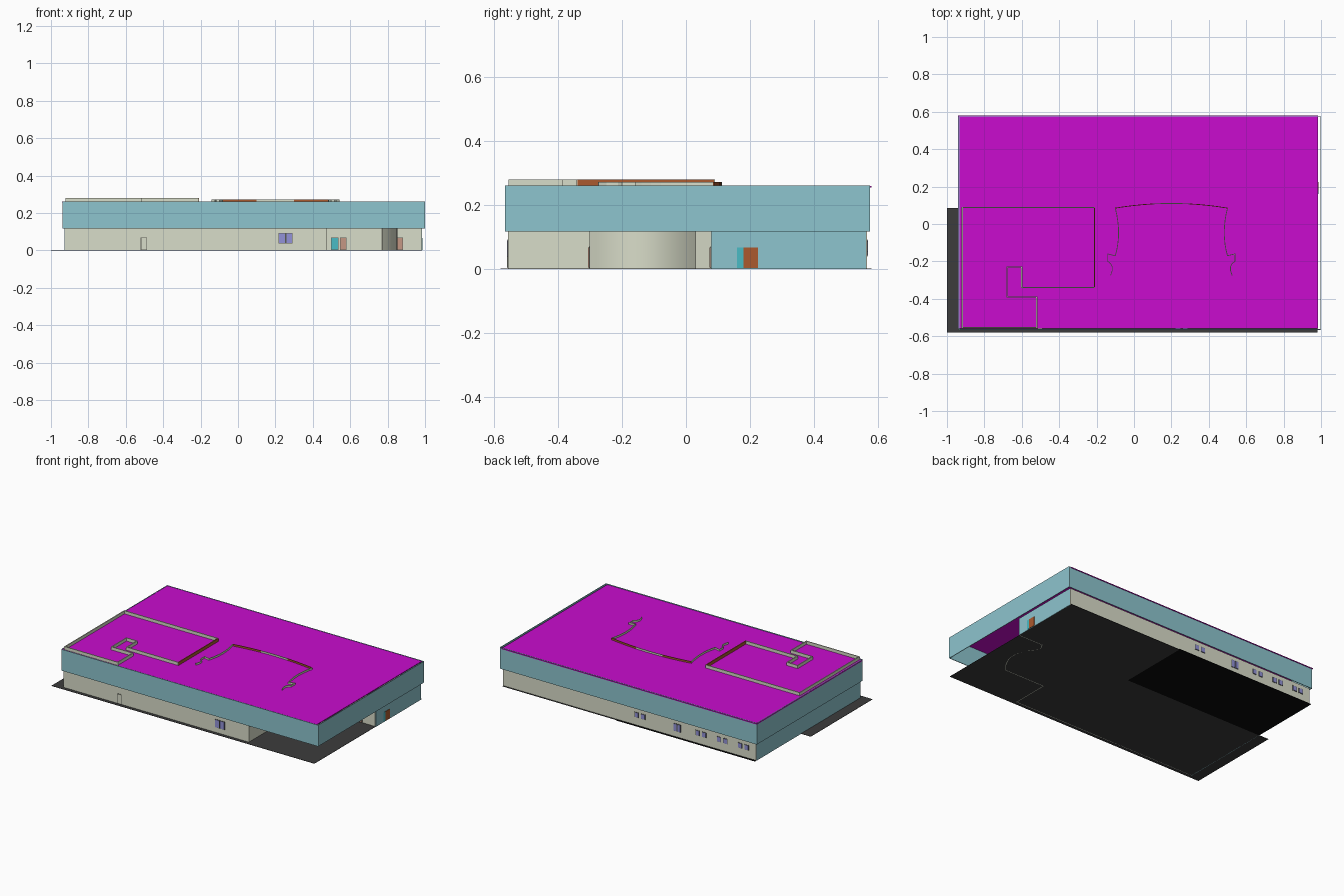
import bpy, bmesh, math
from mathutils import Vector

if "Cube" in bpy.data.objects:
    bpy.data.objects.remove(bpy.data.objects["Cube"])


def mat(name, rgb):
    m = bpy.data.materials.new(name)
    m.diffuse_color = [(c / 255) ** 2.2 for c in rgb] + [1]
    m.use_nodes = True
    m.node_tree.nodes["Principled BSDF"].inputs["Base Color"].default_value = m.diffuse_color
    return m


BEIGE = mat("beige", (216, 220, 200))
TEAL = mat("teal", (140, 195, 205))
MAGENTA = mat("magenta", (200, 20, 205))
DARK = mat("dark", (62, 62, 62))
BLACK = mat("black", (18, 18, 18))
BROWN = mat("brown", (170, 90, 50))
DOOR = mat("door", (195, 150, 130))
DOOR_TEAL = mat("door_teal", (75, 185, 195))
LILAC = mat("lilac", (145, 145, 215))
GREY = mat("frame", (90, 92, 85))


def finish(name, bm, m):
    bmesh.ops.recalc_face_normals(bm, faces=bm.faces)
    me = bpy.data.meshes.new(name)
    bm.to_mesh(me)
    bm.free()
    me.materials.append(m)
    o = bpy.data.objects.new(name, me)
    bpy.context.collection.objects.link(o)
    return o


def slab(name, pts, z0, z1, m):
    """Extruded flat outline."""
    bm = bmesh.new()
    f = bm.faces.new([bm.verts.new((x, y, z0)) for x, y in pts])
    r = bmesh.ops.extrude_face_region(bm, geom=[f])
    bmesh.ops.translate(bm, vec=(0, 0, z1 - z0),
                        verts=[v for v in r["geom"] if isinstance(v, bmesh.types.BMVert)])
    return finish(name, bm, m)


def box(name, x0, x1, y0, y1, z0, z1, m):
    return slab(name, [(x0, y0), (x1, y0), (x1, y1), (x0, y1)], z0, z1, m)


def wall(name, pts, z0, z1, m, t=0.004, smooth=False):
    """Thin wall standing on a path."""
    p = [Vector(q) for q in pts]
    left, right = [], []
    for i, q in enumerate(p):
        d1 = (p[i] - p[i - 1]).normalized() if i else (p[1] - p[0]).normalized()
        d2 = (p[i + 1] - p[i]).normalized() if i < len(p) - 1 else d1
        n = Vector((-d1.y - d2.y, d1.x + d2.x)).normalized()
        w = t / 2 / max(0.4, n.dot(Vector((-d1.y, d1.x))))
        left.append(q + n * w)
        right.append(q - n * w)
    o = slab(name, left + right[::-1], z0, z1, m)
    if smooth:
        bpy.context.view_layer.objects.active = o
        o.select_set(True)
        bpy.ops.object.shade_smooth_by_angle(angle=math.radians(35))
        o.select_set(False)
    return o


def curve(a, b, c, n=10):
    """Quadratic curve through control point b."""
    a, b, c = Vector(a), Vector(b), Vector(c)
    return [tuple(a * (1 - t) ** 2 + b * 2 * t * (1 - t) + c * t * t)
            for t in [i / n for i in range(n + 1)]]


EAVE, TOP = 0.117, 0.262

# Floors
slab("floor", [(-1, -0.58), (0.982, -0.58), (0.982, 0.575), (0.12, 0.575),
               (0.12, 0.085), (-1, 0.085)], 0, 0.002, DARK)
box("rear_floor", -0.925, 0.12, 0.085, 0.58, 0, 0.002, BLACK)

# Roof and the upper band around it
box("roof", -0.94, 0.985, -0.558, 0.58, 0.255, 0.26, MAGENTA)
X0, X1, Y0, Y1 = -0.935, 0.998, -0.564, 0.574
wall("front_band", [(X0, Y0), (X1, Y0)], EAVE, TOP, TEAL)
wall("back_band", [(X0, Y1), (X1, Y1)], EAVE, TOP, TEAL)
wall("left_band", [(X0, Y0), (X0, Y1)], EAVE, TOP, TEAL)
wall("right_band", [(X1, Y0), (X1, Y1)], EAVE, TOP, TEAL)

# Ground floor outer walls, with the entrance set back at the front right
wall("front_wall", [(-0.925, -0.555), (0.47, -0.555), (0.47, -0.3), (0.77, -0.3)],
     0, EAVE, BEIGE)
wall("entrance_curve", curve((0.77, -0.3), (0.93, -0.135), (0.77, 0.03), 14),
     0, EAVE, BEIGE, smooth=True)
wall("entrance_wall", [(0.77, 0.03), (0.8, 0.08), (0.98, 0.08)], 0, EAVE, BEIGE)
wall("right_wall", [(0.982, 0.08), (0.982, 0.564)], 0, EAVE, TEAL)
wall("back_wall", [(-0.925, 0.564), (0.982, 0.564)], 0, EAVE, BEIGE)
wall("left_wall", [(-0.925, -0.555), (-0.925, 0.564)], 0, EAVE, TEAL)

# Left room walls, rising through the roof
wall("left_room_walls", [(-0.212, -0.34), (-0.6, -0.34), (-0.6, -0.23), (-0.68, -0.23),
                         (-0.68, -0.39), (-0.52, -0.39), (-0.52, -0.553),
                         (-0.918, -0.553), (-0.918, 0.088), (-0.212, 0.088)],
     0.002, 0.281, BEIGE, 0.006)
wall("left_room_brown_wall", [(-0.212, 0.088), (-0.212, -0.34)], 0.002, 0.281, BROWN, 0.006)

# Hall walls, rising through the roof, symmetrical about x = 0.2
arc = curve((-0.1, 0.085), (0.2, 0.135), (0.5, 0.085), 12)
for name, seg, m in (("left", arc[:5], BROWN), ("middle", arc[4:9], BEIGE),
                     ("right", arc[8:], BROWN)):
    wall("hall_back_" + name, seg, 0.002, 0.272, m)
for name, s in (("left", -1), ("right", 1)):
    side = (curve((0.3, 0.085), (0.265, -0.05), (0.3, -0.17), 8)
            + [(0.34, -0.16)] + curve((0.34, -0.2), (0.3, -0.22), (0.325, -0.275), 4))
    wall("hall_side_" + name, [(0.2 + s * x, y) for x, y in side], 0.002, 0.272, BEIGE)

# Corridor partition behind the hall
wall("corridor_wall", curve((0.95, 0.3), (0.8, 0.17), (0.6, 0.19), 8) + [(0.15, 0.195)],
     0.002, EAVE, BEIGE)


# Doors and windows
def framed(name, x0, x1, y, z0, z1, m, out):
    box(name + "_frame", x0, x1, y, y + out * 0.003, z0, z1, GREY)
    box(name + "_panel", x0 + 0.003, x1 - 0.003, y, y + out * 0.005,
        z0 + 0.002, z1 - 0.003, m)


framed("front_door", -0.52, -0.487, -0.556, 0.003, 0.07, BEIGE, -1)
framed("entrance_door_teal", 0.497, 0.537, -0.301, 0.003, 0.07, DOOR_TEAL, -1)
framed("entrance_door_brown", 0.545, 0.58, -0.301, 0.003, 0.07, DOOR, -1)
framed("side_entrance_door", 0.85, 0.883, 0.079, 0.003, 0.07, DOOR, -1)
box("right_door_teal", 0.982, 0.986, 0.16, 0.18, 0.003, 0.067, DOOR_TEAL)
box("right_door_brown", 0.982, 0.987, 0.18, 0.225, 0.003, 0.067, BROWN)
for i in range(2):
    x = 0.217 + i * 0.038
    framed(f"front_window_{i}", x, x + 0.036, -0.556, 0.037, 0.092, LILAC, -1)
for k, (cx, half, z0, z1) in enumerate([(-0.05, 0.04, 0.055, 0.09), (-0.33, 0.028, 0.04, 0.092),
                                        (-0.51, 0.04, 0.055, 0.09), (-0.67, 0.04, 0.055, 0.09),
                                        (-0.83, 0.04, 0.055, 0.09)]):
    gap = 0.008 if half > 0.03 else 0.001
    framed(f"back_window_{k}_a", cx - half, cx - gap, 0.565, z0, z1, LILAC, 1)
    framed(f"back_window_{k}_b", cx + gap, cx + half, 0.565, z0, z1, LILAC, 1)
